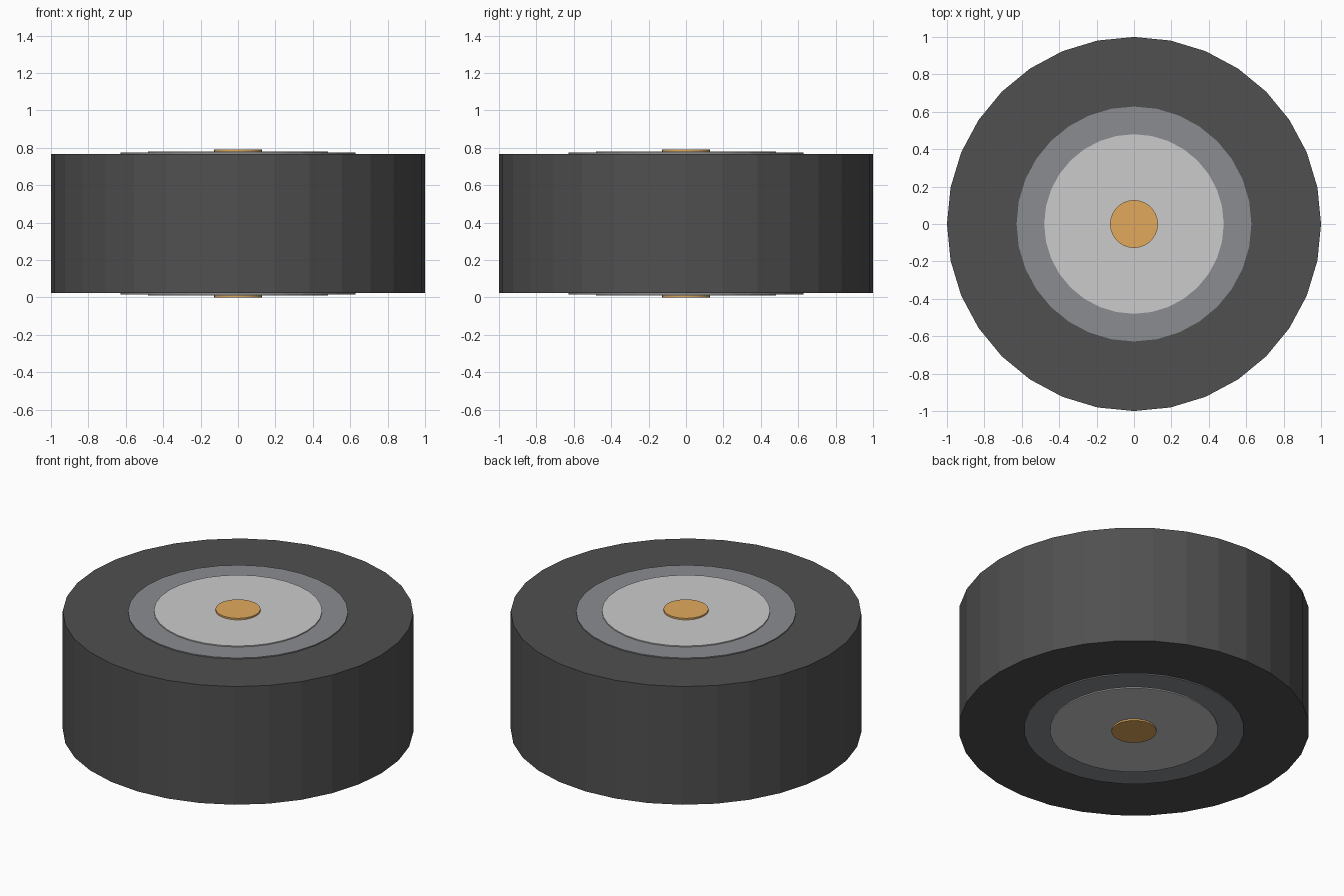
import bpy

if "Cube" in bpy.data.objects:
    bpy.data.objects.remove(bpy.data.objects["Cube"])

CENTRE_Z = 0.395


def disc(name, radius, height, colour, sides=32):
    """Flat-shaded cylinder centred on the wheel's axle."""
    bpy.ops.mesh.primitive_cylinder_add(vertices=sides, radius=radius, depth=height,
                                        location=(0, 0, CENTRE_Z))
    part = bpy.context.object
    part.name = name
    mat = bpy.data.materials.new(name + "_colour")
    mat.diffuse_color = (*colour, 1)
    mat.use_nodes = True
    mat.node_tree.nodes["Principled BSDF"].inputs["Base Color"].default_value = mat.diffuse_color
    part.data.materials.append(mat)
    return part


# Each inner part stands slightly proud of the previous one on both faces
disc("tyre", 1.0, 0.744, (0.08, 0.08, 0.08))
disc("rim", 0.628, 0.757, (0.26, 0.265, 0.28))
disc("hub_plate", 0.48, 0.77, (0.55, 0.555, 0.57))
disc("axle_cap", 0.128, 0.79, (0.75, 0.40, 0.11))
